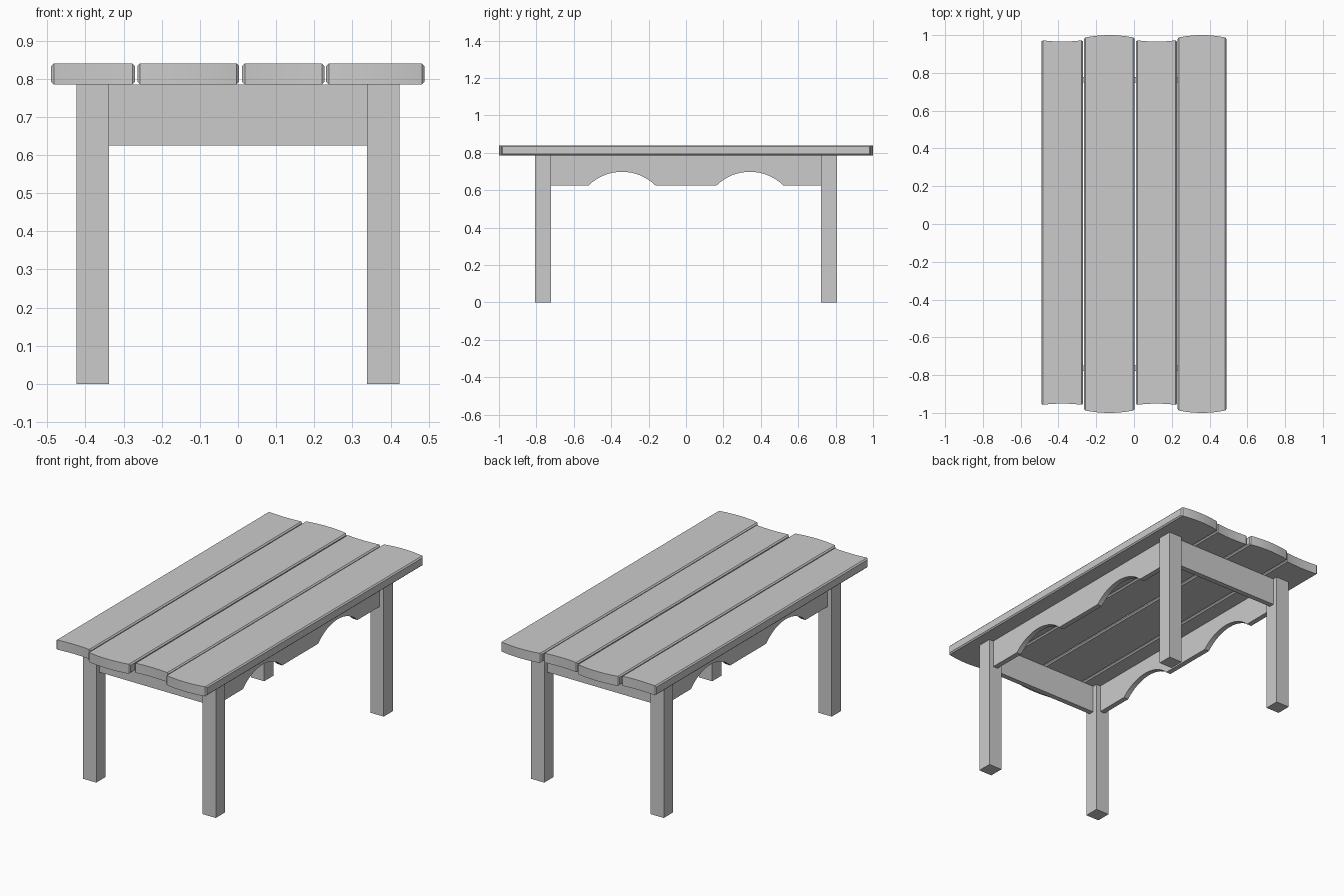
import bpy, bmesh, math

if "Cube" in bpy.data.objects:
    bpy.data.objects.remove(bpy.data.objects["Cube"])

TOP, UNDER, APRON_Z = 0.84, 0.785, 0.625
LEG_IN, LEG_OUT_X, LEG_OUT_Y = 0.338, 0.423, 0.806
LEG_IN_Y = 0.721


def finish(name, bm, smooth=False):
    bmesh.ops.recalc_face_normals(bm, faces=bm.faces[:])
    me = bpy.data.meshes.new(name)
    bm.to_mesh(me)
    bm.free()
    ob = bpy.data.objects.new(name, me)
    bpy.context.collection.objects.link(ob)
    if smooth:
        bpy.ops.object.select_all(action='DESELECT')
        ob.select_set(True)
        bpy.context.view_layer.objects.active = ob
        bpy.ops.object.shade_smooth_by_angle(angle=math.radians(25))
    return ob


def box(name, lo, hi):
    bm = bmesh.new()
    bmesh.ops.create_cube(bm, size=1)
    for v in bm.verts:
        for i in range(3):
            v.co[i] = lo[i] if v.co[i] < 0 else hi[i]
    return finish(name, bm)


def plank(name, x0, x1, front, back, bulge):
    """Board with chamfered long edges and bowed ends (bulge is added at mid width)."""
    c, n = 0.007, 12
    xs = [x0] + [x0 + c + (x1 - x0 - 2 * c) * i / n for i in range(n + 1)] + [x1]
    bm = bmesh.new()
    rings = []
    for i, x in enumerate(xs):
        outer = i in (0, len(xs) - 1)
        t = (2 * x - x0 - x1) / (x1 - x0)
        e = bulge * (1 - t * t) - (0.006 if outer else 0)
        k = c if outer else 0
        rings.append([bm.verts.new(p) for p in (
            (x, front - e, UNDER + k), (x, back + e, UNDER + k),
            (x, back + e, TOP - k), (x, front - e, TOP - k))])
    for a, b in zip(rings, rings[1:]):
        for j in range(4):
            bm.faces.new((a[j], a[(j + 1) % 4], b[(j + 1) % 4], b[j]))
    bm.faces.new(rings[0])
    bm.faces.new(rings[-1])
    finish(name, bm, True)


def side_apron(name, x0, x1):
    """Long apron with two arched cut-outs along the lower edge."""
    half, rise, n = 0.179, 0.073, 16
    r = (half ** 2 + rise ** 2) / (2 * rise)
    a = math.asin(half / r)
    pts = [(-LEG_IN_Y, UNDER), (-LEG_IN_Y, APRON_Z)]
    for cy in (-0.342, 0.342):
        for i in range(n + 1):
            t = -a + 2 * a * i / n
            pts.append((cy + r * math.sin(t), APRON_Z + rise - r + r * math.cos(t)))
    pts += [(LEG_IN_Y, APRON_Z), (LEG_IN_Y, UNDER)]
    bm = bmesh.new()
    face = bm.faces.new([bm.verts.new((x0, y, z)) for y, z in pts])
    ext = bmesh.ops.extrude_face_region(bm, geom=[face])
    for v in ext['geom']:
        if isinstance(v, bmesh.types.BMVert):
            v.co.x = x1
    finish(name, bm, True)


# Table top: alternating concave and convex ended boards
plank("plank_1", -0.49, -0.27, -0.958, 0.973, -0.007)
plank("plank_2", -0.264, 0.003, -0.986, 0.986, 0.014)
plank("plank_3", 0.011, 0.227, -0.958, 0.973, -0.007)
plank("plank_4", 0.231, 0.489, -0.986, 0.986, 0.014)

# Legs and aprons; aprons are centred on the leg thickness
T = 0.015
AX, AY = (LEG_IN + LEG_OUT_X) / 2, (LEG_IN_Y + LEG_OUT_Y) / 2
for sy, end in ((-1, "front"), (1, "back")):
    for sx, side in ((-1, "left"), (1, "right")):
        xs = sorted((sx * LEG_IN, sx * LEG_OUT_X))
        ys = sorted((sy * LEG_IN_Y, sy * LEG_OUT_Y))
        box(f"{end}_{side}_leg", (xs[0], ys[0], 0), (xs[1], ys[1], UNDER))
    box(f"{end}_apron", (-LEG_IN, sy * AY - T, APRON_Z), (LEG_IN, sy * AY + T, UNDER))
for sx, side in ((-1, "left"), (1, "right")):
    side_apron(f"{side}_apron", sx * AX - T, sx * AX + T)
